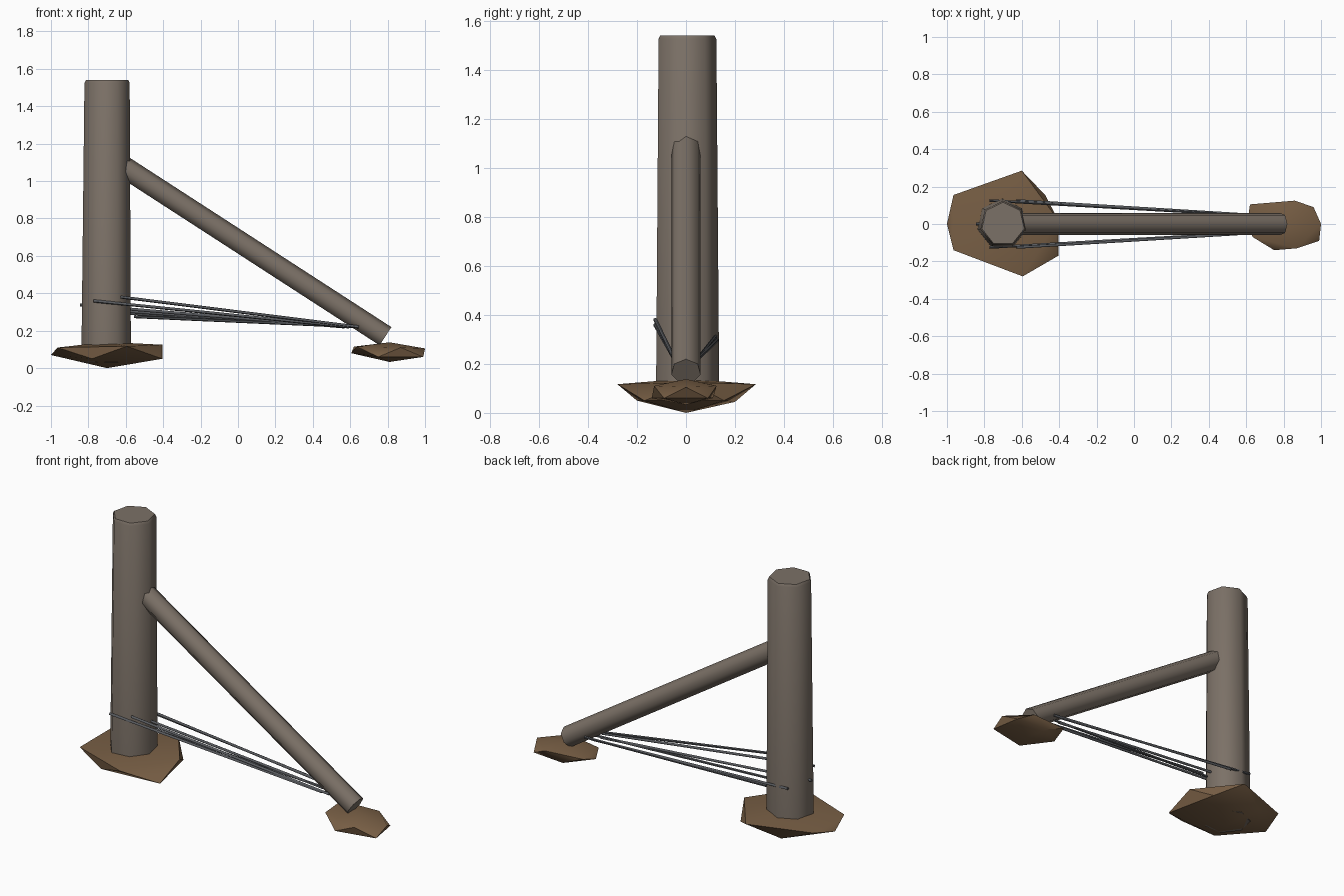
import bpy, bmesh, math
from mathutils import Vector

if "Cube" in bpy.data.objects:
    bpy.data.objects.remove(bpy.data.objects["Cube"])


def material(name, rgb):
    m = bpy.data.materials.new(name)
    m.diffuse_color = (*rgb, 1)
    m.use_nodes = True
    m.node_tree.nodes["Principled BSDF"].inputs["Base Color"].default_value = m.diffuse_color
    return m


WOOD = material("weathered wood", (0.2, 0.165, 0.135))
EARTH = material("brown earth", (0.19, 0.115, 0.06))
STEEL = material("dark steel", (0.1, 0.105, 0.115))


def finish(bm, name, mat, angle):
    bmesh.ops.recalc_face_normals(bm, faces=bm.faces)
    me = bpy.data.meshes.new(name)
    bm.to_mesh(me)
    bm.free()
    me.materials.append(mat)
    ob = bpy.data.objects.new(name, me)
    bpy.context.collection.objects.link(ob)
    bpy.ops.object.select_all(action='DESELECT')
    ob.select_set(True)
    bpy.context.view_layer.objects.active = ob
    bpy.ops.object.shade_smooth_by_angle(angle=math.radians(angle))
    return ob


def pole(name, start, end, rings, sides, mat):
    """Capped prism along start-end; rings = (fraction along, radius)."""
    a, b = Vector(start), Vector(end)
    d = (b - a).normalized()
    u = Vector((0, 1, 0))
    if abs(d.z) < 0.99:                      # sloping pole: a corner points up
        u = (Vector((0, 0, 1)) - d * d.z).normalized()
    v = d.cross(u)
    bm = bmesh.new()
    loops = []
    for t, r in rings:
        angles = [2 * math.pi * i / sides for i in range(sides)]
        loops.append([bm.verts.new(a.lerp(b, t) + r * (u * math.cos(k) + v * math.sin(k)))
                      for k in angles])
    for lo, hi in zip(loops, loops[1:]):
        for i in range(sides):
            j = (i + 1) % sides
            bm.faces.new((lo[i], lo[j], hi[j], hi[i]))
    bm.faces.new(loops[0])
    bm.faces.new(loops[-1])
    return finish(bm, name, mat, 60)


def mound(name, bottom, lower, upper, top):
    """Rough flattened 20-sided lump: two staggered rings of five and two tips."""
    bm = bmesh.new()
    b, t = bm.verts.new(bottom), bm.verts.new(top)
    lo = [bm.verts.new(p) for p in lower]
    up = [bm.verts.new(p) for p in upper]
    for i in range(5):
        j = (i + 1) % 5
        bm.faces.new((b, lo[j], lo[i]))
        bm.faces.new((t, up[i], up[j]))
        bm.faces.new((lo[i], lo[j], up[i]))
        bm.faces.new((lo[j], up[j], up[i]))
    return finish(bm, name, EARTH, 50)


# Upright post with chamfered top
pole("post", (-0.705, 0, 0.03), (-0.7, 0, 1.54),
     [(0, 0.136), (0.99, 0.124), (1, 0.116)], 7, WOOD)

# Diagonal brace
pole("brace", (-0.63, 0, 1.085), (0.787, 0, 0.168), [(0, 0.061), (1, 0.061)], 7, WOOD)

# Earth mounds under the post and the brace foot
mound("post_mound", (-0.7, 0, 0.0),
      [(-0.405, -0.17, 0.05), (-0.475, 0.155, 0.05), (-0.78, 0.2, 0.045),
       (-1.0, 0, 0.07), (-0.78, -0.2, 0.05)],
      [(-0.405, 0.02, 0.125), (-0.6, 0.285, 0.117), (-0.965, 0.155, 0.11),
       (-0.965, -0.14, 0.11), (-0.595, -0.28, 0.117)],
      (-0.7, 0, 0.14))
mound("brace_mound", (0.81, 0, 0.033),
      [(0.99, -0.09, 0.06), (0.96, 0.09, 0.06), (0.75, 0.11, 0.06),
       (0.605, 0, 0.08), (0.75, -0.14, 0.06)],
      [(1.0, 0, 0.105), (0.86, 0.125, 0.11), (0.62, 0.105, 0.115),
       (0.635, -0.07, 0.115), (0.87, -0.13, 0.11)],
      (0.81, 0, 0.138))

# Six tie wires spiralling down around the post, gathered at the brace
for n in range(6):
    k = math.radians(-60 - 60 * n)
    c, s = math.cos(k), math.sin(k)
    pole(f"tie_wire_{n + 1}", (-0.7 + 0.145 * c, 0.145 * s, 0.38 - 0.021 * n),
         (0.62 + 0.05 * c, 0.055 * s, 0.22), [(0, 0.008), (1, 0.008)], 6, STEEL)
